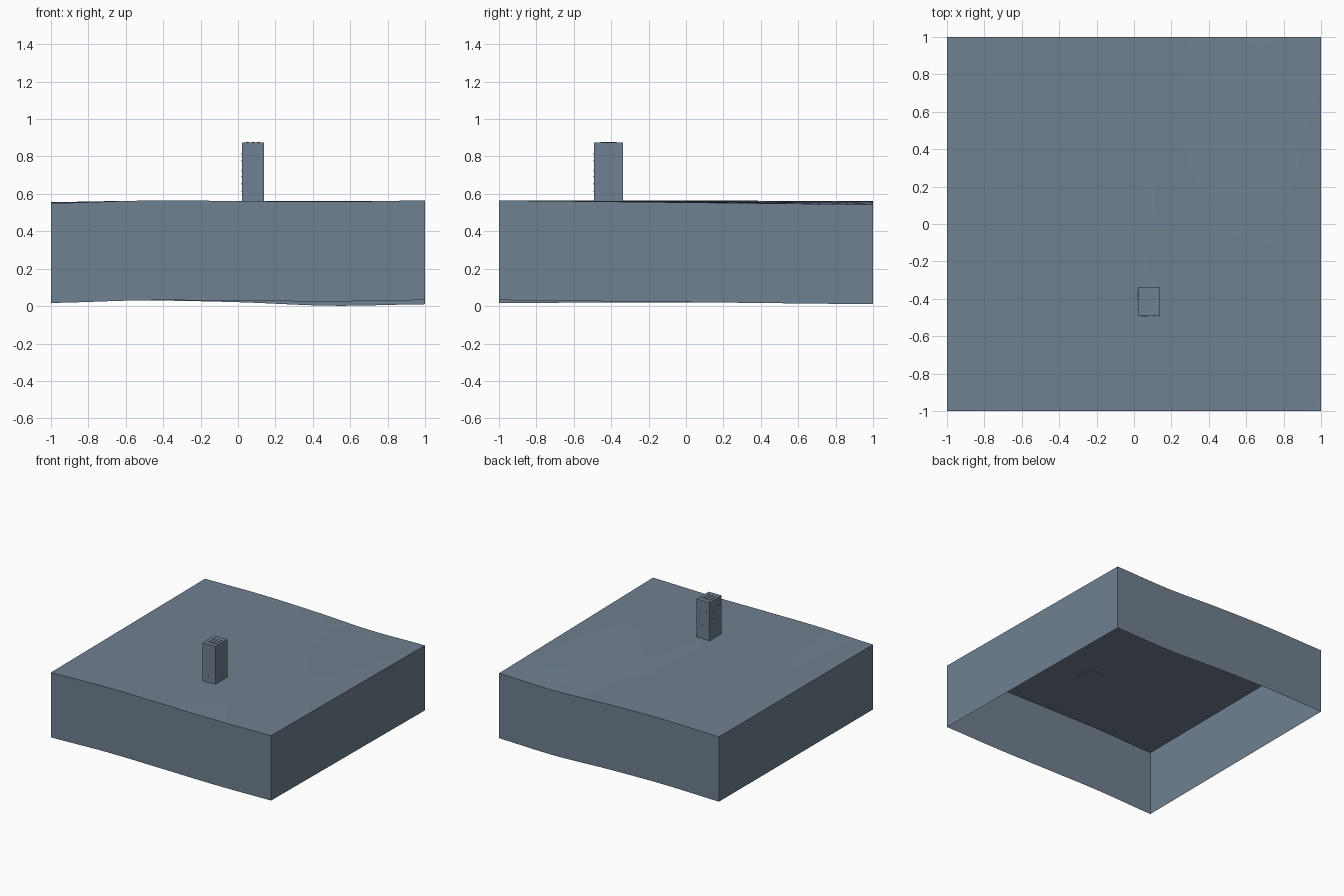
import bpy, bmesh, math, random
from mathutils import Matrix, Vector

if "Cube" in bpy.data.objects:
    bpy.data.objects.remove(bpy.data.objects["Cube"], do_unlink=True)

random.seed(4)
slate = bpy.data.materials.new("slate grey")
slate.use_nodes = True
colour = (0.162, 0.216, 0.279, 1)
slate.diffuse_color = colour
slate.node_tree.nodes["Principled BSDF"].inputs["Base Color"].default_value = colour


def finish(bm, name):
    mesh = bpy.data.meshes.new(name)
    bm.to_mesh(mesh)
    bm.free()
    mesh.materials.append(slate)
    obj = bpy.data.objects.new(name, mesh)
    bpy.context.collection.objects.link(obj)
    return obj


def add_box(bm, centre, size):
    matrix = Matrix.Translation(centre) @ Matrix.Diagonal((*size, 1))
    bmesh.ops.create_cube(bm, size=1, matrix=matrix)


def curve(heights, x):
    """Smooth curve through evenly spaced heights from x = -1 to 1."""
    last = len(heights) - 1
    s = (x + 1) / 2 * last
    i = max(0, min(int(s), last - 1))
    t = s - i
    a, b, c, d = (heights[max(0, min(i + k, last))] for k in (-1, 0, 1, 2))
    return b + t * (c - a + t * (2*a - 5*b + 4*c - d + t * (3*(b - c) + d - a))) / 2


# Gently rolling top surface
FRONT = (0.55, 0.564, 0.562, 0.558, 0.565)
BACK = (0.556, 0.563, 0.554, 0.535, 0.543)
WALL = 0.533


def ground(x, y):
    t = (y + 1) / 2
    edge = curve(FRONT, x) * (1 - t) + curve(BACK, x) * t
    return edge + 0.012 * max(0, x) * (1 - x) * 4 * (1 - y * y)


bm = bmesh.new()
bmesh.ops.create_grid(bm, x_segments=32, y_segments=32, size=1)
for v in bm.verts:
    v.co.z = ground(v.co.x, v.co.y)

# Side walls dropped from the rim, open underneath
rim = [e for e in bm.edges if e.is_boundary]
walls = bmesh.ops.extrude_edge_only(bm, edges=rim)["geom"]
for v in walls:
    if isinstance(v, bmesh.types.BMVert):
        v.co.z -= WALL
bmesh.ops.recalc_face_normals(bm, faces=bm.faces)
terrain = finish(bm, "terrain_block")
bpy.ops.object.select_all(action="DESELECT")
terrain.select_set(True)
bpy.context.view_layer.objects.active = terrain
bpy.ops.object.shade_smooth_by_angle(angle=math.radians(30))

# Rectangular tower
CX, CY, W, D = 0.08, -0.415, 0.118, 0.155
BASE, TOP = 0.557, 0.874
bm = bmesh.new()
add_box(bm, (CX, CY, (BASE + TOP) / 2), (W, D, TOP - BASE))
finish(bm, "tower")

# Raised bars on the tower roof
bm = bmesh.new()
for i in (-1, 0, 1):
    add_box(bm, (CX + i * 0.03, CY, TOP + 0.001), (0.016, 0.085, 0.006))
finish(bm, "roof_bars")

# Small plates scattered over the tower walls
bm = bmesh.new()
for side in (-1, 1):
    for _ in range(6):
        z = random.uniform(BASE + 0.04, TOP - 0.04)
        across = random.uniform(-0.4, 0.4)
        add_box(bm, (CX + across * W, CY + side * D / 2, z), (0.008, 0.002, 0.008))
        add_box(bm, (CX + side * W / 2, CY - across * D, z), (0.002, 0.008, 0.008))
finish(bm, "wall_plates")
